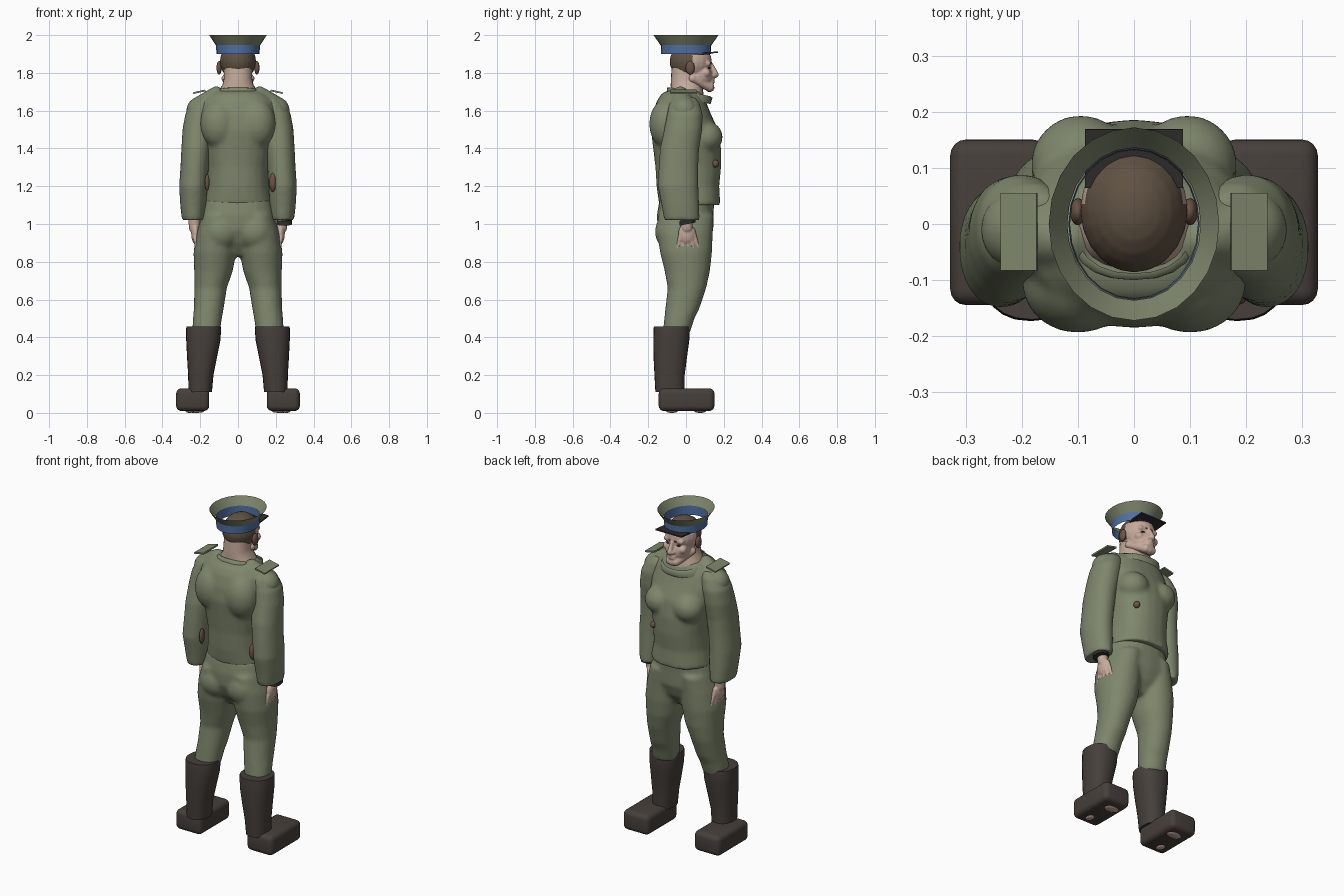
import bpy, bmesh, math
from mathutils import Vector, Matrix

cube = bpy.data.objects.get("Cube")
if cube:
    bpy.data.objects.remove(cube, do_unlink=True)


def material(name, rgb):
    m = bpy.data.materials.new(name)
    m.use_nodes = True
    m.diffuse_color = (*rgb, 1)
    bsdf = m.node_tree.nodes["Principled BSDF"]
    bsdf.inputs["Base Color"].default_value = (*rgb, 1)
    bsdf.inputs["Roughness"].default_value = 0.8
    return m


GREEN = material("uniform_green", (0.21, 0.24, 0.15))
SKIN = material("skin", (0.56, 0.4, 0.33))
HAIR = material("hair_brown", (0.115, 0.083, 0.055))
BOOT = material("boot_leather", (0.062, 0.05, 0.043))
BLUE = material("band_blue", (0.08, 0.16, 0.36))
WORN = material("reddish_brown", (0.15, 0.085, 0.06))
DARK = material("dark_leather", (0.03, 0.025, 0.025))


def ellipse(bm, z, cx, cy, rx, ry, n=24, power=2.3, tilt=0):
    ring = []
    for i in range(n):
        a = math.tau * i / n
        c, s = math.cos(a), math.sin(a)
        x = math.copysign(abs(c) ** (2 / power), c) * rx
        y = math.copysign(abs(s) ** (2 / power), s) * ry
        ring.append(bm.verts.new((cx + x, cy + y, z + tilt * y)))
    return ring


def loft(bm, rings, side=1, caps=True, tilt=0, power=2.3):
    """Skin horizontal ellipses given as (z, cx, cy, rx, ry)."""
    loops = [ellipse(bm, z, cx * side, cy, rx, ry, tilt=tilt, power=power)
             for z, cx, cy, rx, ry in rings]
    for lo, hi in zip(loops, loops[1:]):
        for i in range(len(lo)):
            j = (i + 1) % len(lo)
            bm.faces.new((lo[i], lo[j], hi[j], hi[i]))
    if caps:
        bm.faces.new(loops[0])
        bm.faces.new(loops[-1])


def ball(bm, pos, size):
    mat = Matrix.Translation(pos) @ Matrix.Diagonal((*size, 1))
    bmesh.ops.create_uvsphere(bm, u_segments=20, v_segments=12, radius=1, matrix=mat)


def limb(bm, a, b, ra, rb):
    a, b = Vector(a), Vector(b)
    for i in range(7):
        t = i / 6
        ball(bm, a.lerp(b, t), [ra + (rb - ra) * t] * 3)


def finish(name, bm, mat, voxel=0, smooth=6, angle=60):
    bmesh.ops.recalc_face_normals(bm, faces=bm.faces)
    mesh = bpy.data.meshes.new(name)
    bm.to_mesh(mesh)
    bm.free()
    ob = bpy.data.objects.new(name, mesh)
    bpy.context.collection.objects.link(ob)
    mesh.materials.append(mat)
    bpy.ops.object.select_all(action='DESELECT')
    ob.select_set(True)
    bpy.context.view_layer.objects.active = ob
    if voxel:  # fuse overlapping masses into one soft skin
        rm = ob.modifiers.new("fuse", 'REMESH')
        rm.mode, rm.voxel_size = 'VOXEL', voxel
        sm = ob.modifiers.new("soften", 'SMOOTH')
        sm.factor, sm.iterations = 0.5, smooth
        bpy.ops.object.convert(target='MESH')
    bpy.ops.object.shade_smooth_by_angle(angle=math.radians(angle))
    return ob


def box(name, size, pos, mat, bevel=0, rot=None):
    bm = bmesh.new()
    m = Matrix.Translation(pos) @ (rot or Matrix()) @ Matrix.Diagonal((*size, 1))
    bmesh.ops.create_cube(bm, size=1, matrix=m)
    if bevel:
        bmesh.ops.bevel(bm, geom=bm.edges[:], offset=bevel, segments=4,
                        profile=0.5, affect='EDGES')
    return finish(name, bm, mat, angle=40)


# Jacket: torso with chest and shoulder masses
bm = bmesh.new()
loft(bm, [(1.1, 0, .02, .182, .162), (1.2, 0, .01, .165, .166), (1.3, 0, .012, .165, .174),
          (1.4, 0, .006, .18, .18), (1.5, 0, -.008, .2, .178), (1.58, 0, -.022, .21, .155),
          (1.65, 0, -.025, .19, .13), (1.69, 0, -.02, .15, .11), (1.705, 0, -.01, .12, .09)])
for s in (-1, 1):
    ball(bm, (s * .095, .105, 1.46), (.09, .09, .085))
    ball(bm, (s * .1, -.105, 1.53), (.1, .09, .13))
    limb(bm, (s * .115, -.03, 1.69), (s * .2, -.01, 1.6), .04, .075)
finish("jacket_body", bm, GREEN, .011)

# Trousers: hips and legs fused
bm = bmesh.new()
loft(bm, [(.83, 0, 0, .06, .07), (.9, 0, 0, .18, .12), (.97, 0, -.003, .21, .148),
          (1.05, 0, -.004, .195, .15), (1.13, 0, .005, .175, .145)])
for s in (-1, 1):
    loft(bm, [(.42, .17, -.052, .073, .072), (.5, .162, -.035, .077, .08),
              (.55, .155, -.02, .079, .09), (.66, .145, .005, .086, .102),
              (.75, .13, .007, .102, .12), (.85, .122, 0, .114, .138),
              (.95, .112, -.005, .108, .147), (1.05, .1, 0, .09, .147)], s, power=2.1)
    ball(bm, (s * .09, -.075, .96), (.1, .09, .1))
finish("trousers", bm, GREEN, .011)

for s, label in ((-1, "right"), (1, "left")):
    # Sleeve
    bm = bmesh.new()
    loft(bm, [(1.67, .165, -.01, .05, .06), (1.64, .178, -.008, .07, .08),
              (1.58, .2, -.006, .08, .095), (1.5, .213, -.015, .081, .101),
              (1.4, .222, -.034, .078, .104), (1.3, .23, -.04, .075, .105),
              (1.2, .237, -.042, .075, .108), (1.1, .237, -.03, .069, .1),
              (1.02, .237, -.022, .06, .094)], s, power=2.1)
    finish(label + "_sleeve", bm, GREEN, .01)

    # Hand with fanned fingers
    bm = bmesh.new()
    limb(bm, (s * .233, .005, 1.05), (s * .23, .005, .98), .033, .03)
    ball(bm, (s * .226, .002, .95), (.022, .043, .055))
    for i in range(4):
        y = -.032 + i * .02
        drop = .838 if i in (1, 2) else .85
        limb(bm, (s * .226, y, .93), (s * .216, y * 1.5, drop), .013, .009)
    limb(bm, (s * .222, .035, .965), (s * .212, .062, .88), .015, .01)
    finish(label + "_hand", bm, SKIN, .005, 3)

    # Boot shaft and foot
    bm = bmesh.new()
    loft(bm, [(.11, .2, -.085, .062, .077), (.2, .197, -.087, .067, .08),
              (.3, .19, -.083, .08, .089), (.38, .184, -.078, .09, .095),
              (.44, .182, -.076, .093, .096), (.457, .182, -.076, .091, .094)], s)
    finish(label + "_boot_shaft", bm, BOOT, angle=50)
    box(label + "_boot_foot", (.175, .295, .12), (s * .24, .003, .07), BOOT, .028)
    bm = bmesh.new()
    ball(bm, (s * .225, .075, .008), (.045, .03, .008))
    ball(bm, (s * .255, -.075, .008), (.022, .03, .008))
    finish(label + "_worn_sole", bm, SKIN)

    # Shoulder board
    box(label + "_shoulder_board", (.066, .138, .009), (s * .205, -.014, 1.7), GREEN,
        rot=Matrix.Rotation(s * .22, 4, 'Y'))

# Worn patches and wrist strap
bm = bmesh.new()
ball(bm, (.185, -.12, 1.22), (.02, .024, .05))
ball(bm, (-.163, -.115, 1.22), (.012, .02, .045))
ball(bm, (.11, .155, 1.32), (.017, .02, .02))
finish("worn_patches", bm, WORN)
bm = bmesh.new()
loft(bm, [(1.0, .245, .008, .042, .042), (1.025, .245, .008, .042, .042)], tilt=.2)
finish("wrist_strap", bm, DARK, angle=40)

# Neck and open collar
bm = bmesh.new()
loft(bm, [(1.67, 0, .005, .11, .09), (1.71, 0, .005, .1, .085), (1.735, 0, .002, .083, .083),
          (1.77, 0, 0, .075, .08), (1.84, 0, 0, .075, .075)])
finish("neck", bm, SKIN, angle=80)
bm = bmesh.new()
loft(bm, [(1.66, 0, .015, .135, .115), (1.695, 0, .02, .122, .12),
          (1.7, 0, .02, .112, .108)], caps=False, tilt=-.22)
finish("collar", bm, GREEN, angle=80)

# Head: skull, jaw and features fused, hair assigned by region
bm = bmesh.new()
ball(bm, (0, .025, 1.86), (.096, .112, .1))
ball(bm, (0, .07, 1.785), (.074, .075, .075))
ball(bm, (0, .125, 1.722), (.03, .026, .024))
limb(bm, (0, .137, 1.84), (0, .158, 1.79), .011, .016)
limb(bm, (-.05, .117, 1.85), (.05, .117, 1.85), .015, .015)
for z in (1.75, 1.763):
    ball(bm, (0, .138, z), (.028, .014, .008))
for s in (-1, 1):
    limb(bm, (s * .02, .125, 1.725), (s * .066, .035, 1.77), .025, .022)
    ball(bm, (s * .05, .105, 1.8), (.026, .026, .024))
    ball(bm, (s * .016, .146, 1.787), (.01, .013, .01))
head = finish("head", bm, SKIN, .0055, 4)
head.data.materials.append(HAIR)
for f in head.data.polygons:
    x, y, z = f.center
    f.material_index = int(z > 1.805 and (y < .035 or z > 1.895))

# Eyes, brows and ears
for s, label in ((-1, "right"), (1, "left")):
    bm = bmesh.new()
    ball(bm, (s * .035, .121, 1.826), (.013, .009, .005))
    finish(label + "_eye", bm, DARK)
    bm = bmesh.new()
    limb(bm, (s * .018, .131, 1.851), (s * .055, .114, 1.855), .005, .004)
    finish(label + "_eyebrow", bm, HAIR)
    bm = bmesh.new()
    ball(bm, (s * .1, .022, 1.827), (.014, .024, .036))
    finish(label + "_ear", bm, WORN)

# Cap: band, open flared crown and peak
bm = bmesh.new()
loft(bm, [(1.9, 0, 0, .114, .132), (1.955, 0, 0, .117, .134)], caps=False, power=2)
finish("cap_band", bm, BLUE)
bm = bmesh.new()
loft(bm, [(1.948, 0, 0, .119, .136), (2.0, 0, 0, .152, .172)], caps=False, power=2)
finish("cap_crown", bm, GREEN)
box("cap_peak", (.175, .105, .008), (0, .117, 1.905), DARK, rot=Matrix.Rotation(.1, 4, 'X'))
